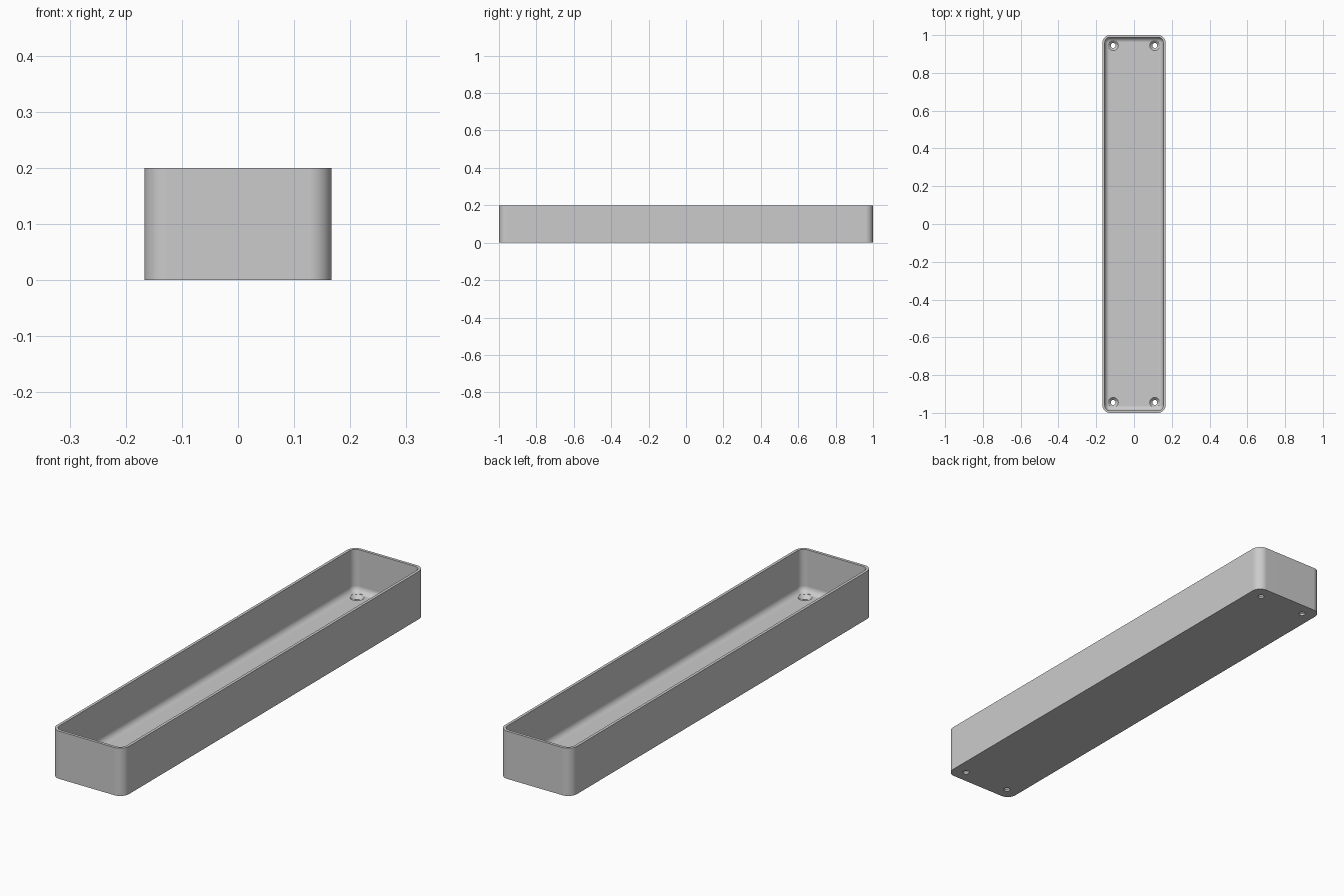
import bpy, bmesh
from math import sin, cos, pi

HALF_X, HALF_Y, HEIGHT = 0.167, 1.0, 0.2
CORNER, WALL, FLOOR, FILLET = 0.04, 0.012, 0.022, 0.026
SEGMENTS = 8

cube = bpy.data.objects.get("Cube")
if cube:
    bpy.data.objects.remove(cube, do_unlink=True)

grey = bpy.data.materials.new("plain grey")
grey.use_nodes = True
colour = (0.6, 0.6, 0.6, 1)
grey.diffuse_color = colour
grey.node_tree.nodes["Principled BSDF"].inputs["Base Color"].default_value = colour


def rounded_ring(bm, inset, z):
    """Rounded rectangle of vertices, inset from the outer outline."""
    radius = CORNER - inset
    cx, cy = HALF_X - CORNER, HALF_Y - CORNER
    ring = []
    for quarter, (sx, sy) in enumerate([(1, 1), (-1, 1), (-1, -1), (1, -1)]):
        for i in range(SEGMENTS + 1):
            a = (quarter + i / SEGMENTS) * pi / 2
            ring.append(bm.verts.new((sx * cx + radius * cos(a), sy * cy + radius * sin(a), z)))
    return ring


def make_object(name, bm):
    bmesh.ops.recalc_face_normals(bm, faces=bm.faces)
    mesh = bpy.data.meshes.new(name)
    bm.to_mesh(mesh)
    bm.free()
    mesh.materials.append(grey)
    obj = bpy.data.objects.new(name, mesh)
    bpy.context.collection.objects.link(obj)
    return obj


# Tray shell: outer wall, rim, inner wall, filleted floor
bm = bmesh.new()
levels = [(0, 0), (0, HEIGHT), (WALL, HEIGHT)]
for i in range(SEGMENTS + 1):
    a = i / SEGMENTS * pi / 2
    levels.append((WALL + FILLET * (1 - cos(a)), FLOOR + FILLET * (1 - sin(a))))
rings = [rounded_ring(bm, inset, z) for inset, z in levels]
for lower, upper in zip(rings, rings[1:]):
    for i in range(len(lower)):
        j = (i + 1) % len(lower)
        bm.faces.new((lower[i], lower[j], upper[j], upper[i]))
bm.faces.new(rings[0])
bm.faces.new(rings[-1])
tray = make_object("tray", bm)

# Cutter: a countersunk screw hole in each corner
bm = bmesh.new()
profile = [(0.013, -0.05), (0.013, 0.008), (0.028, 0.023), (0.028, 0.06)]
for x in (-0.11, 0.11):
    for y in (-0.945, 0.945):
        loops = [[bm.verts.new((x + r * cos(k * pi / 16), y + r * sin(k * pi / 16), z))
                  for k in range(32)] for r, z in profile]
        for lower, upper in zip(loops, loops[1:]):
            for k in range(32):
                m = (k + 1) % 32
                bm.faces.new((lower[k], lower[m], upper[m], upper[k]))
        bm.faces.new(loops[0])
        bm.faces.new(loops[-1])
cutter = make_object("screw_hole_cutter", bm)
cutter.hide_render = True

# Cut the holes, then smooth the rounded surfaces
cut = tray.modifiers.new("screw holes", "BOOLEAN")
cut.operation = "DIFFERENCE"
cut.solver = "EXACT"
cut.object = cutter
bpy.ops.object.select_all(action="DESELECT")
tray.select_set(True)
bpy.context.view_layer.objects.active = tray
bpy.ops.object.modifier_apply(modifier=cut.name)
bpy.data.objects.remove(cutter, do_unlink=True)
bpy.ops.object.shade_smooth_by_angle(angle=pi / 6)
weighted = tray.modifiers.new("even shading", "WEIGHTED_NORMAL")
weighted.keep_sharp = True
